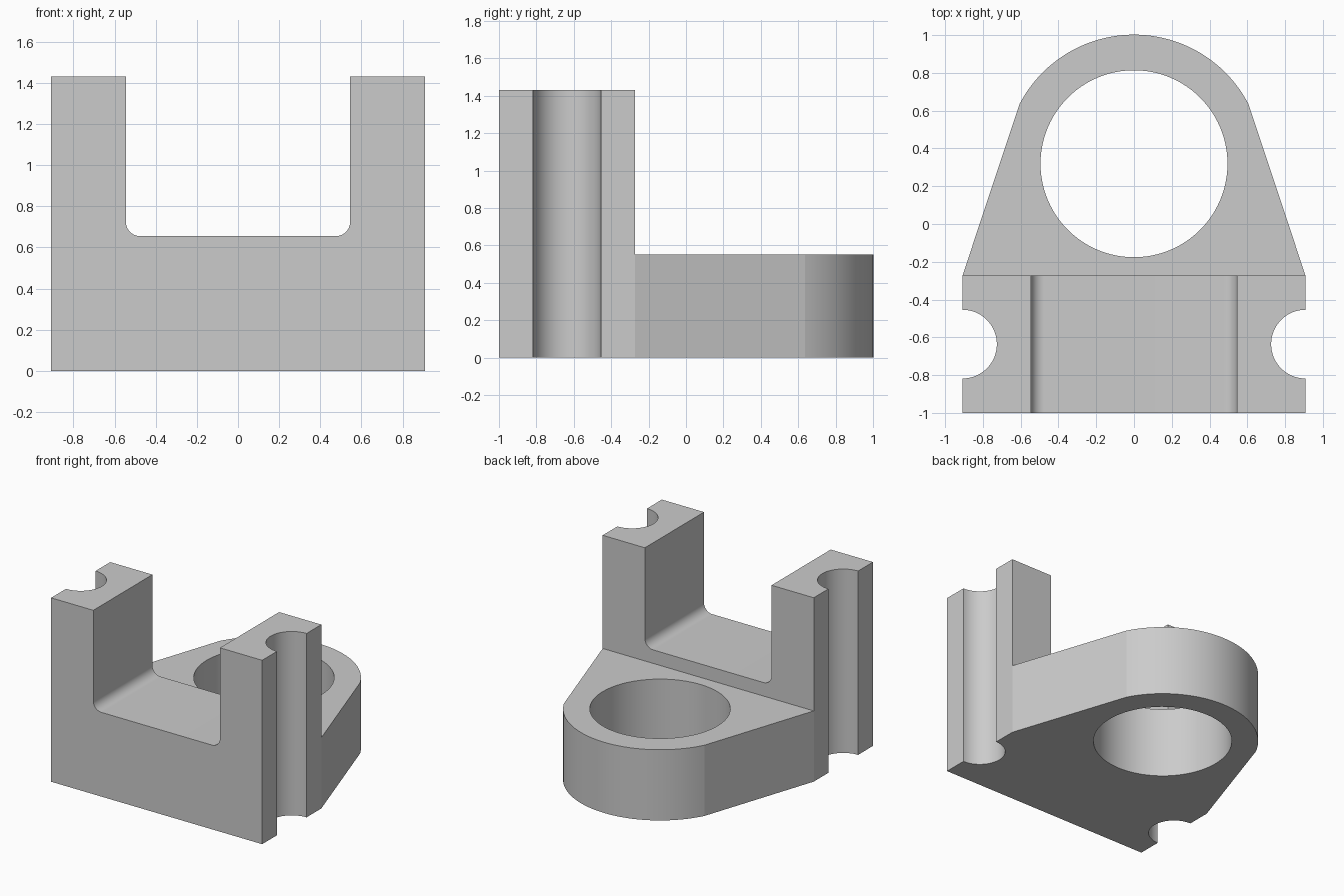
import bpy
import bmesh
from math import sin, cos, pi, atan2, hypot, radians
from mathutils import Vector

cube = bpy.data.objects.get("Cube")
if cube:
    bpy.data.objects.remove(cube, do_unlink=True)

W, FRONT, BACK, TOP = 0.908, -1.0, -0.273, 1.43   # upright block
SLOT, FLOOR, FILLET = 0.545, 0.655, 0.07          # slot between the posts
NOTCH_Y, NOTCH_R = -0.636, 0.182                  # side grooves
EYE_Y, HOLE_R, PLATE = 0.319, 0.495, 0.55         # ring end of the base
CORNER = (0.605, 0.637)                           # where arc meets straight side

grey = bpy.data.materials.new("light grey")
grey.use_nodes = True
grey.diffuse_color = (0.6, 0.6, 0.6, 1)
grey.node_tree.nodes["Principled BSDF"].inputs["Base Color"].default_value = (0.6, 0.6, 0.6, 1)


def arc(cx, cy, r, start, end, steps):
    return [(cx + r * cos(start + (end - start) * i / steps),
             cy + r * sin(start + (end - start) * i / steps)) for i in range(steps + 1)]


def extrude(name, points, depth):
    """Solid from a closed outline; depth is the extrusion vector."""
    bm = bmesh.new()
    face = bm.faces.new([bm.verts.new(p) for p in points])
    new = bmesh.ops.extrude_face_region(bm, geom=[face])["geom"]
    bmesh.ops.translate(bm, vec=Vector(depth),
                        verts=[v for v in new if isinstance(v, bmesh.types.BMVert)])
    bmesh.ops.recalc_face_normals(bm, faces=bm.faces)
    mesh = bpy.data.meshes.new(name)
    bm.to_mesh(mesh)
    bm.free()
    mesh.materials.append(grey)
    obj = bpy.data.objects.new(name, mesh)
    bpy.context.collection.objects.link(obj)
    return obj


def combine(target, tool, operation):
    """Apply a boolean and discard the tool."""
    bpy.context.view_layer.objects.active = target
    mod = target.modifiers.new(operation.lower(), "BOOLEAN")
    mod.operation, mod.object, mod.solver = operation, tool, "EXACT"
    bpy.ops.object.modifier_apply(modifier=mod.name)
    bpy.data.objects.remove(tool, do_unlink=True)


def cylinder(name, x, y, r, steps):
    ring = arc(x, y, r, 0, 2 * pi, steps)[:-1]
    return extrude(name, [(px, py, -0.2) for px, py in ring], (0, 0, 2))


# Upright fork: U-shaped front outline with filleted slot corners
half = [(W, 0), (W, TOP), (SLOT, TOP)]
half += arc(SLOT - FILLET, FLOOR + FILLET, FILLET, 0, -pi / 2, 16)
outline = half + [(-x, z) for x, z in reversed(half)]
bracket = extrude("bracket", [(x, FRONT, z) for x, z in outline], (0, BACK - FRONT, 0))

# Base plate: tapering sides closed by a round end
turn = atan2(CORNER[1] - EYE_Y, CORNER[0])
radius = hypot(CORNER[0], CORNER[1] - EYE_Y)
outline = [(-W, BACK), (W, BACK)] + arc(0, EYE_Y, radius, turn, pi - turn, 48)
plate = extrude("base_plate", [(x, y, 0) for x, y in outline], (0, 0, PLATE))

# Bore in the plate and half-round grooves in the fork sides
combine(plate, cylinder("bore_cutter", 0, EYE_Y, HOLE_R, 96), "DIFFERENCE")
for side in (-1, 1):
    combine(bracket, cylinder("groove_cutter", side * W, NOTCH_Y, NOTCH_R, 64), "DIFFERENCE")
combine(bracket, plate, "UNION")

# Smooth curved walls, sharp edges elsewhere
bpy.ops.object.select_all(action="DESELECT")
bracket.select_set(True)
bpy.context.view_layer.objects.active = bracket
bpy.ops.object.shade_smooth_by_angle(angle=radians(8))
